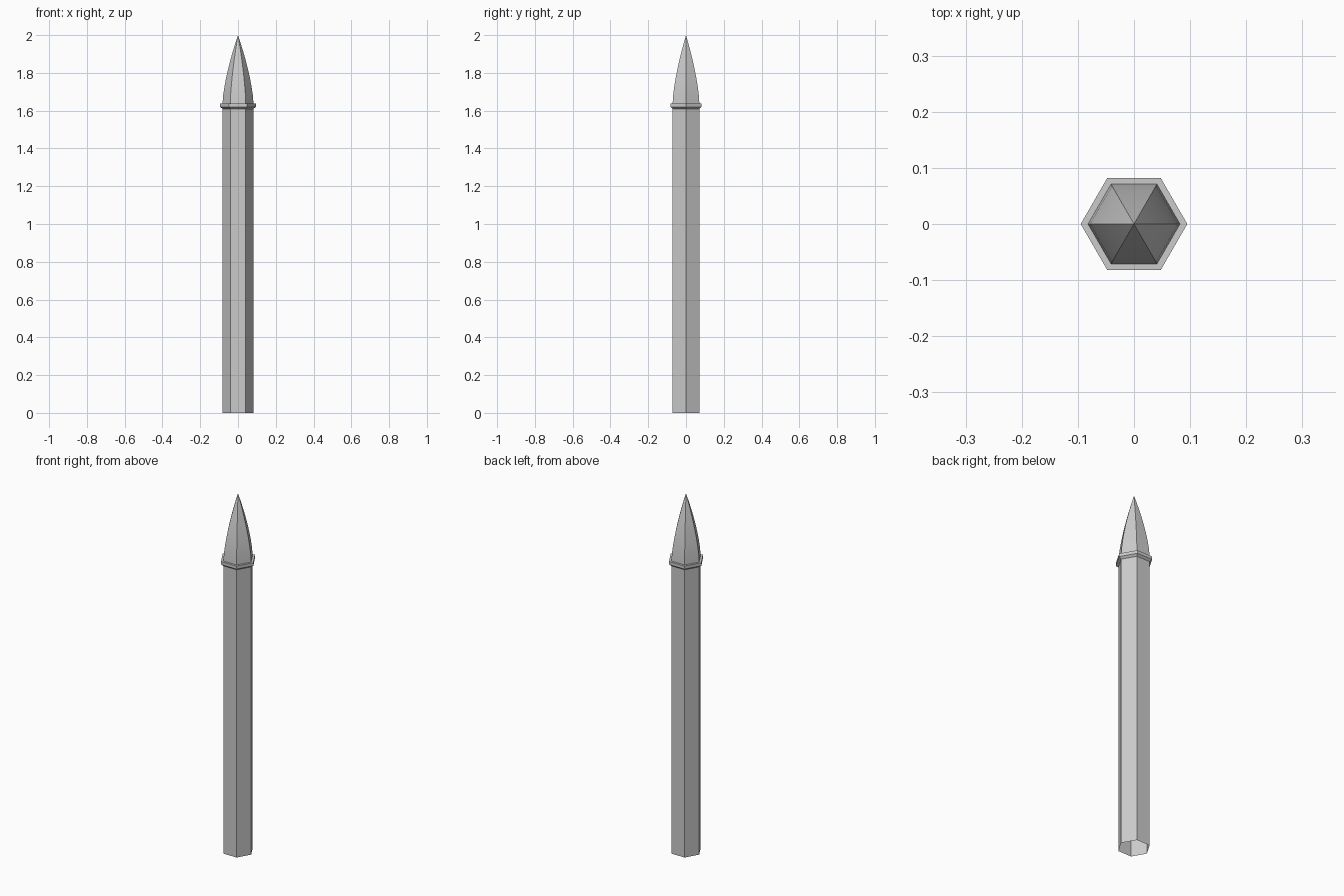
import bpy, bmesh, math

cube = bpy.data.objects.get("Cube")
if cube:
    bpy.data.objects.remove(cube)

SIDES = 6
R = 0.082          # shaft radius at the corners
COLLAR_R = 0.095

stone = bpy.data.materials.new("light_grey")
stone.use_nodes = True
colour = (0.6, 0.6, 0.6, 1)
stone.diffuse_color = colour
stone.node_tree.nodes["Principled BSDF"].inputs["Base Color"].default_value = colour


def hex_part(name, profile):
    """Loft six-sided rings through (radius, height); zero radius is a point."""
    bm = bmesh.new()
    rings = []
    for r, z in profile:
        n = SIDES if r > 0 else 1
        rings.append([bm.verts.new((r * math.cos(i * math.tau / SIDES),
                                    r * math.sin(i * math.tau / SIDES), z))
                      for i in range(n)])
    for low, high in zip(rings, rings[1:]):
        for i in range(SIDES):
            j = (i + 1) % SIDES
            if len(high) == 1:
                bm.faces.new((low[i], low[j], high[0]))
            else:
                bm.faces.new((low[i], low[j], high[j], high[i]))
    mesh = bpy.data.meshes.new(name)
    bm.to_mesh(mesh)
    bm.free()
    mesh.materials.append(stone)
    obj = bpy.data.objects.new(name, mesh)
    bpy.context.collection.objects.link(obj)
    bpy.ops.object.select_all(action="DESELECT")
    obj.select_set(True)
    bpy.context.view_layer.objects.active = obj
    bpy.ops.object.shade_smooth_by_angle(angle=math.radians(25))
    return obj


# Shaft, open at the bottom
hex_part("shaft", [(R, 0), (R, 1.61)])

# Collar with a sloped underside
hex_part("collar", [(R, 1.61), (COLLAR_R, 1.62), (COLLAR_R, 1.637), (R, 1.637)])

# Curved pointed tip
STEPS = 8
tip = [(R * (1 - (i / STEPS) ** 1.5), 1.637 + 0.363 * i / STEPS)
       for i in range(STEPS + 1)]
hex_part("pointed_tip", tip)
